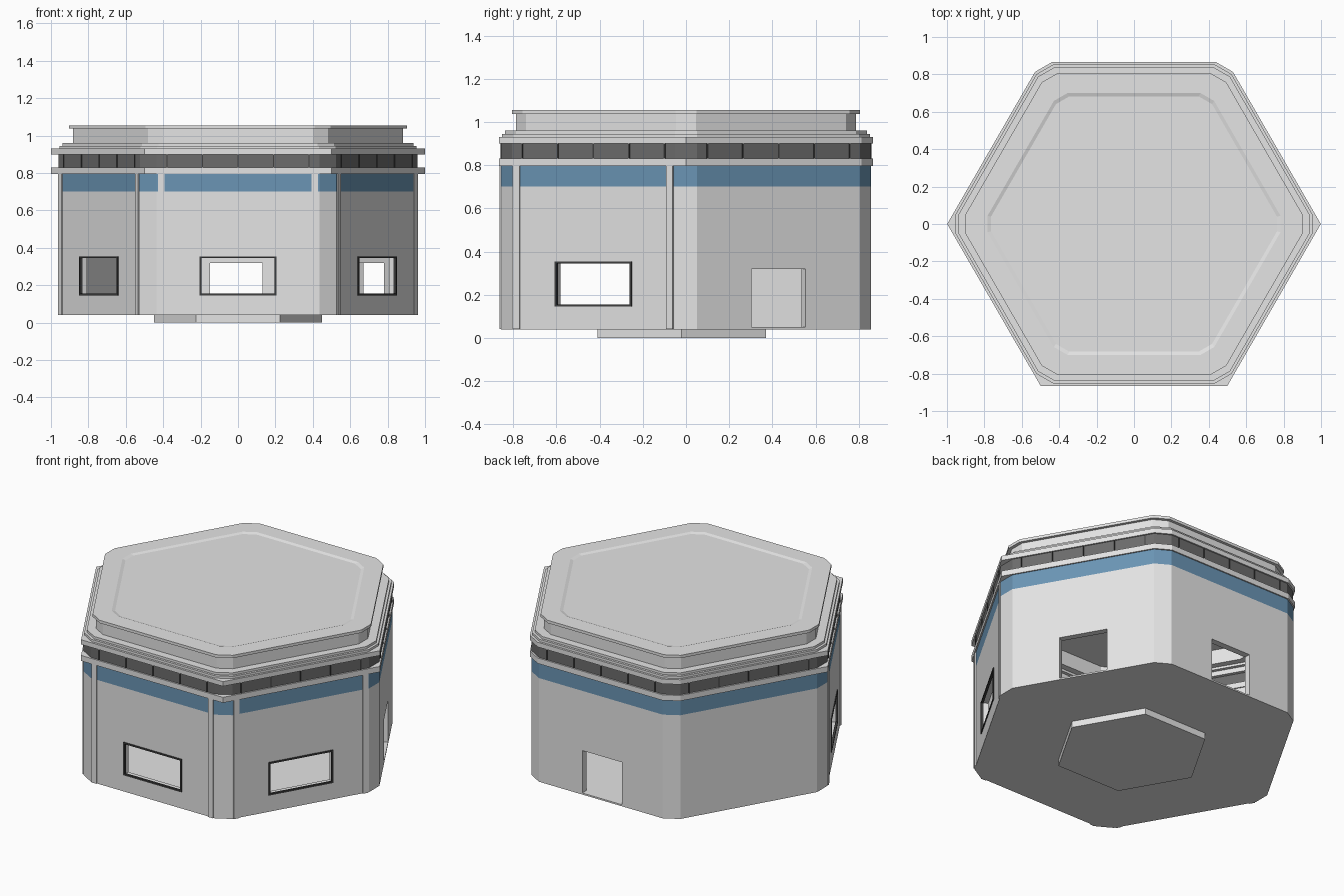
import bpy, bmesh, math
from mathutils import Matrix, Vector

cube = bpy.data.objects.get("Cube")
if cube:
    bpy.data.objects.remove(cube, do_unlink=True)


def material(name, rgb):
    m = bpy.data.materials.new(name)
    m.use_nodes = True
    m.diffuse_color = (*rgb, 1)
    m.node_tree.nodes["Principled BSDF"].inputs["Base Color"].default_value = (*rgb, 1)
    return m


LIGHT = material("light grey", (0.78, 0.78, 0.78))
BLUE = material("blue", (0.145, 0.30, 0.46))
DARK = material("dark grey", (0.15, 0.15, 0.15))
BLACK = material("charcoal", (0.05, 0.05, 0.05))


def add_object(name, bm, *mats):
    bmesh.ops.recalc_face_normals(bm, faces=bm.faces)
    me = bpy.data.meshes.new(name)
    bm.to_mesh(me)
    bm.free()
    for m in mats:
        me.materials.append(m)
    ob = bpy.data.objects.new(name, me)
    bpy.context.collection.objects.link(ob)
    return ob


def hexagon(apothem, sharp):
    """Hexagon outline with clipped corners, except at the sharp angles."""
    radius = apothem / math.cos(math.pi / 6)
    half = radius * 0.03 * math.tan(math.pi / 3)
    pts = []
    for deg in range(0, 360, 60):
        rot = Matrix.Rotation(math.radians(deg), 3, 'Z')
        if deg in sharp:
            pts.append(rot @ Vector((radius, 0, 0)))
        else:
            pts += [rot @ Vector((radius * 0.97, s * half, 0)) for s in (-1, 1)]
    return pts


def loft(name, profile, mat, closed=False, sharp=(), extra=()):
    """Sweep (apothem, height) points around the hexagon; cap or close it."""
    bm = bmesh.new()
    loops = [[bm.verts.new((p.x, p.y, z)) for p in hexagon(a, sharp)] for a, z in profile]
    pairs = list(zip(loops, loops[1:]))
    if closed:
        pairs.append((loops[-1], loops[0]))
    else:
        bm.faces.new(loops[0])
        bm.faces.new(loops[-1])
    for lo, hi in pairs:
        for i in range(len(lo)):
            j = (i + 1) % len(lo)
            bm.faces.new((lo[i], lo[j], hi[j], hi[i]))
    return add_object(name, bm, mat, *extra)


def ring(name, outer, inner, z0, z1, mat, sharp=()):
    return loft(name, [(outer, z0), (outer, z1), (inner, z1), (inner, z0)], mat, True, sharp)


def side_box(name, deg, dist, t, z, size, mat):
    """Box on one side: size is depth, width, height."""
    bm = bmesh.new()
    place = Matrix.Rotation(math.radians(deg), 4, 'Z') @ Matrix.Translation((dist, t, z))
    bmesh.ops.create_cube(bm, size=1, matrix=place @ Matrix.Diagonal((*size, 1)))
    return add_object(name, bm, mat)


WALL = 0.857
INNER = 0.817
FRONT_SIDES = (-150, -90, -30)
ALL_SIDES = range(-150, 180, 60)

# Foot and floor
foot = loft("foot", [(0.39, 0), (0.39, 0.04)], LIGHT, sharp=range(0, 360, 60))
foot.location.y = -0.02
loft("floor", [(WALL, 0.04), (WALL, 0.05)], LIGHT)

# Wall shell with a blue stripe along the top
wall = loft("wall", [(WALL, 0.05), (WALL, 0.70), (WALL, 0.795), (INNER, 0.795), (INNER, 0.05)],
            LIGHT, closed=True, extra=(BLUE,))
for face in wall.data.polygons:
    if face.center.z > 0.70 and abs(face.normal.z) < 0.5:
        face.material_index = 1

# Window and door openings
openings = [(d, 0, 0.25, 0.40, 0.20) for d in FRONT_SIDES]
openings += [(30, 0, 0.18, 0.29, 0.28), (90, 0.01, 0.18, 0.28, 0.28)]
for deg, t, z, width, height in openings:
    cutter = side_box("opening_cutter", deg, 0.84, t, z, (0.2, width, height), LIGHT)
    cutter.hide_render = True
    mod = wall.modifiers.new("opening", 'BOOLEAN')
    mod.operation = 'DIFFERENCE'
    mod.solver = 'EXACT'
    mod.object = cutter
    bpy.context.view_layer.objects.active = wall
    bpy.ops.object.modifier_apply(modifier=mod.name)
    bpy.data.objects.remove(cutter, do_unlink=True)

# Window frames and corner strips on the three front sides
for deg in FRONT_SIDES:
    for s in (-1, 1):
        side_box("window_jamb", deg, 0.855, s * 0.2, 0.25, (0.014, 0.01, 0.21), BLACK)
        side_box("window_rail", deg, 0.855, 0, 0.25 + s * 0.1, (0.014, 0.41, 0.01), BLACK)
        side_box("corner_strip", deg, WALL, s * 0.41, 0.418, (0.014, 0.035, 0.755), LIGHT)

# Dark band between two flanges, pointed at the front and side corners
POINTED = (0, 180, 240, 300)
ring("lower_flange", 0.865, 0.81, 0.795, 0.83, LIGHT, POINTED)
ring("dark_band", 0.856, 0.83, 0.83, 0.90, DARK)
ring("upper_flange", 0.865, 0.81, 0.90, 0.93, LIGHT, POINTED)
for deg in ALL_SIDES:
    for k in range(-2, 3):
        side_box("band_seam", deg, 0.856, k * 0.19, 0.865, (0.008, 0.007, 0.07), BLACK)

# Stepped collar, neck and roof with a shallow recess
ring("lower_collar", 0.852, 0.79, 0.93, 0.945, LIGHT)
ring("upper_collar", 0.838, 0.75, 0.945, 0.96, LIGHT)
ring("neck", 0.788, 0.75, 0.96, 1.037, LIGHT)
loft("roof", [(0.806, 1.037), (0.806, 1.055), (0.70, 1.055), (0.682, 1.049)], LIGHT)
